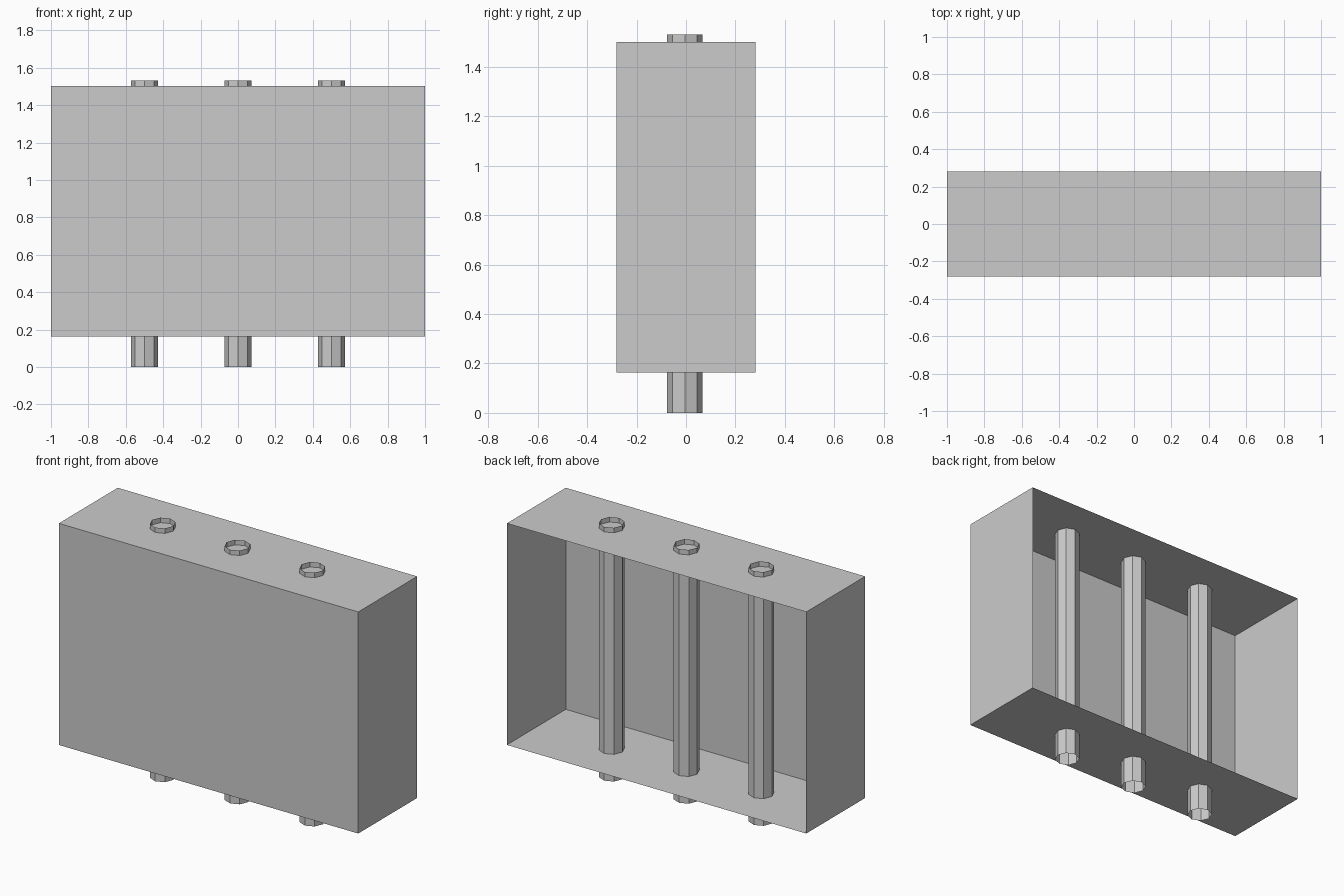
import bpy
import bmesh
from mathutils import Matrix, Vector

if "Cube" in bpy.data.objects:
    bpy.data.objects.remove(bpy.data.objects["Cube"], do_unlink=True)

# One plain grey for every part
GREY = (0.6, 0.6, 0.6, 1.0)
grey = bpy.data.materials.new("plain_grey")
grey.use_nodes = True
grey.diffuse_color = GREY
grey.node_tree.nodes["Principled BSDF"].inputs["Base Color"].default_value = GREY

WIDTH, DEPTH = 2.0, 0.562
BOX_BOTTOM, BOX_TOP = 0.164, 1.502
TUBE_TOP, TUBE_RADIUS, TUBE_Y = 1.532, 0.071, -0.005


def add_object(name, bm):
    mesh = bpy.data.meshes.new(name)
    bm.to_mesh(mesh)
    bm.free()
    mesh.materials.append(grey)
    obj = bpy.data.objects.new(name, mesh)
    bpy.context.collection.objects.link(obj)
    return obj


# Thin-walled case, open at the back
bm = bmesh.new()
height = BOX_TOP - BOX_BOTTOM
bmesh.ops.create_cube(
    bm, size=1,
    matrix=Matrix.Translation((0, 0, BOX_BOTTOM + height / 2))
    @ Matrix.Diagonal((WIDTH, DEPTH, height, 1)))
bm.normal_update()
back = [f for f in bm.faces if f.normal.dot(Vector((0, 1, 0))) > 0.9]
bmesh.ops.delete(bm, geom=back, context='FACES')
add_object("open_case", bm)

# Three open eight-sided tubes running through the case
for name, x in (("right_tube", -0.5), ("middle_tube", 0), ("left_tube", 0.5)):
    bm = bmesh.new()
    bmesh.ops.create_cone(
        bm, cap_ends=False, segments=8,
        radius1=TUBE_RADIUS, radius2=TUBE_RADIUS, depth=TUBE_TOP,
        matrix=Matrix.Translation((x, TUBE_Y, TUBE_TOP / 2)))
    add_object(name, bm)
